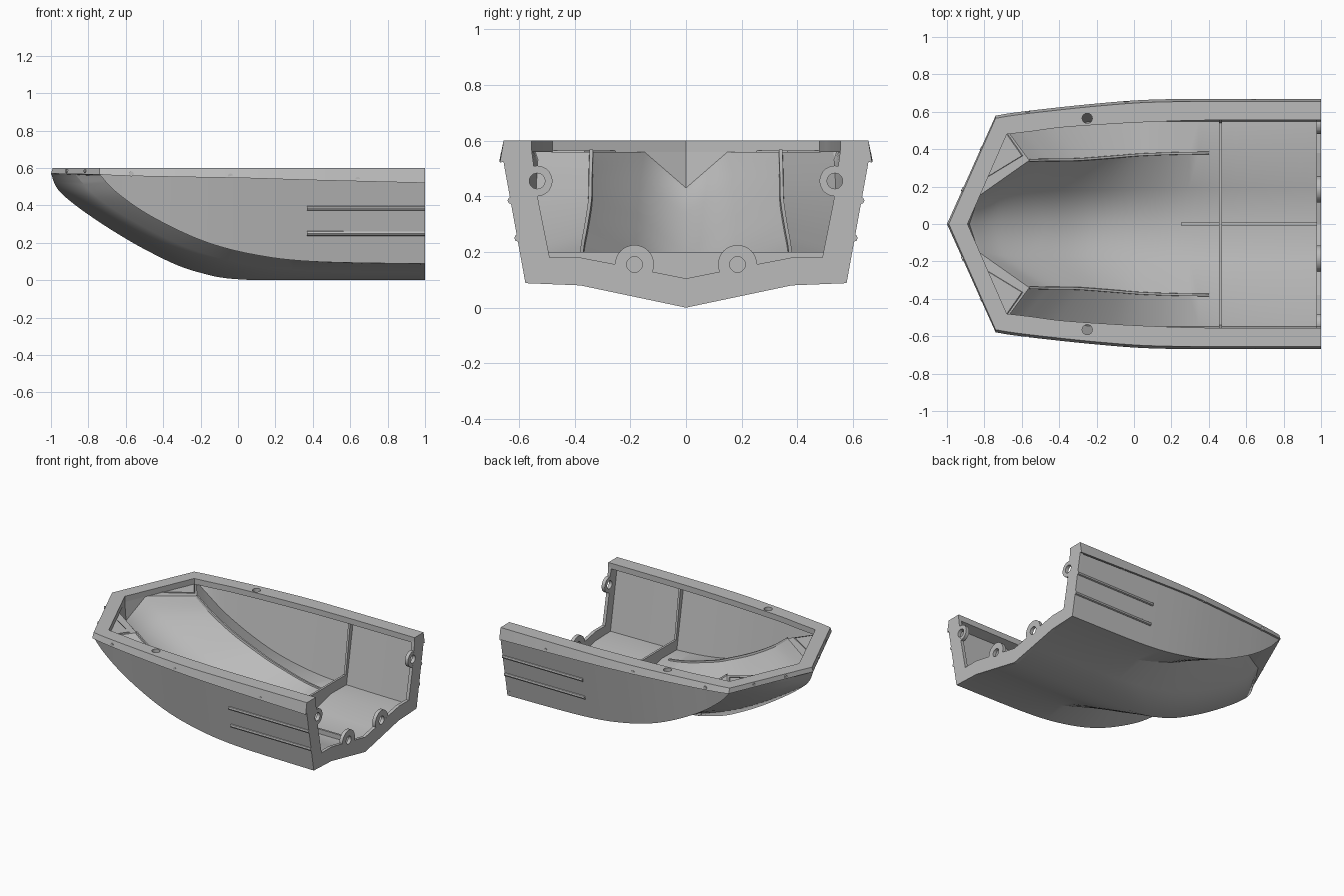
import bpy, bmesh, math
from mathutils import Vector, Matrix

if "Cube" in bpy.data.objects:
    bpy.data.objects.remove(bpy.data.objects["Cube"])

GREY = bpy.data.materials.new("hull_grey")
GREY.use_nodes = True
GREY.diffuse_color = (0.5, 0.5, 0.5, 1)
GREY.node_tree.nodes["Principled BSDF"].inputs["Base Color"].default_value = GREY.diffuse_color


def finish(name, bm, mirror=True, recalc=True, smooth=False):
    bmesh.ops.remove_doubles(bm, verts=bm.verts, dist=0.0005)
    if recalc:
        bmesh.ops.recalc_face_normals(bm, faces=bm.faces)
    mesh = bpy.data.meshes.new(name)
    bm.to_mesh(mesh)
    bm.free()
    mesh.materials.append(GREY)
    ob = bpy.data.objects.new(name, mesh)
    bpy.context.collection.objects.link(ob)
    if smooth:
        bpy.ops.object.select_all(action='DESELECT')
        ob.select_set(True)
        bpy.context.view_layer.objects.active = ob
        bpy.ops.object.shade_smooth_by_angle(angle=math.radians(20))
    if mirror:
        mod = ob.modifiers.new("mirror", 'MIRROR')
        mod.use_axis = (False, True, False)
    return ob


def spline(points, steps=8):
    """Smooth line through the control points, kept above the ground."""
    p = [Vector(q) for q in points]
    p = [p[0]] + p + [p[-1]]
    out = []
    for a, b, c, d in zip(p, p[1:], p[2:], p[3:]):
        for k in range(steps):
            t = k / steps
            v = b + (c - a) * t / 2 + (2 * a - 5 * b + 4 * c - d) * t * t / 2 \
                + (3 * b - a - 3 * c + d) * t ** 3 / 2
            v.z = max(v.z, 0)
            out.append(v)
    return out + [p[-1]]


def loft(name, lines, flip=False, closed=False, smooth=True):
    bm = bmesh.new()
    rows = [[bm.verts.new(v) for v in line] for line in lines]
    pairs = list(zip(rows, rows[1:]))
    if closed:
        pairs.append((rows[-1], rows[0]))
    for a, b in pairs:
        for i in range(len(a) - 1):
            quad = [a[i], a[i + 1], b[i + 1], b[i]]
            bm.faces.new(quad[::-1] if flip else quad)
    if closed:
        bm.faces.new([r[-1] for r in rows])
    bmesh.ops.dissolve_degenerate(bm, edges=bm.edges, dist=0.0001)
    return finish(name, bm, recalc=closed, smooth=smooth)


def plate(name, profile, x0, x1):
    """Full-width plate from a half profile of (y, z)."""
    full = profile + [(-y, z) for y, z in reversed(profile) if y > 0]
    bm = bmesh.new()
    face = bm.faces.new([bm.verts.new((x0, y, z)) for y, z in full])
    new = bmesh.ops.extrude_face_region(bm, geom=[face])["geom"]
    bmesh.ops.translate(bm, vec=(x1 - x0, 0, 0),
                        verts=[v for v in new if isinstance(v, bmesh.types.BMVert)])
    return finish(name, bm, mirror=False)


def cylinders(name, specs, sides=40):
    """specs: centre, axis, radius, length."""
    bm = bmesh.new()
    for centre, axis, radius, length in specs:
        turn = Vector(axis).to_track_quat('Z', 'Y').to_matrix().to_4x4()
        bmesh.ops.create_cone(bm, cap_ends=True, segments=sides, radius1=radius,
                              radius2=radius, depth=length,
                              matrix=Matrix.Translation(centre) @ turn)
    return finish(name, bm)


def combine(ob, other, operation):
    mod = ob.modifiers.new(other.name, 'BOOLEAN')
    mod.operation = operation
    mod.solver = 'EXACT'
    mod.object = other
    other.hide_render = True
    other.hide_viewport = True


# Outer hull lines, bow to stern: full centre hull, tunnel strip, side
keel = spline([(-1, 0, .57), (-.945, 0, .465), (-.74, 0, .31), (-.47, 0, .15),
               (-.22, 0, .045), (.1, 0, 0), (1, 0, 0)])
bilge = spline([(-.87, .2, .565), (-.75, .2, .44), (-.54, .195, .305), (-.26, .19, .17),
                (.05, .19, .085), (.4, .19, .05), (1, .19, .04)])
crease = spline([(-.6, .365, .565), (-.48, .37, .465), (-.32, .372, .365), (-.13, .375, .265),
                 (.07, .38, .18), (.4, .38, .1), (1, .38, .08)])
chine = spline([(-.74, .565, .565), (-.65, .565, .47), (-.47, .57, .345), (-.2, .575, .215),
                (.07, .577, .14), (.4, .577, .1), (1, .577, .088)])
sheer = spline([(-.74, .565, .565), (-.65, .58, .56), (-.47, .602, .555), (-.2, .63, .55),
                (.07, .65, .545), (.4, .655, .535), (1, .655, .52)])
loft("outer_hull", [keel, bilge, crease, chine, sheer], flip=True)

# Inner skin, a thin wall inside the outer one
keel_in = spline([(-.88, 0, .43), (-.74, 0, .345), (-.47, 0, .185), (-.22, 0, .08),
                  (.1, 0, .037), (.4, 0, .035), (1, 0, .035)])
bilge_in = spline([(-.83, .15, .56), (-.72, .165, .45), (-.53, .175, .335), (-.26, .18, .2),
                   (.05, .19, .12), (.4, .19, .085), (1, .19, .075)])
crease_in = spline([(-.56, .34, .56), (-.45, .343, .475), (-.3, .345, .385), (-.12, .358, .295),
                    (.07, .372, .215), (.4, .38, .135), (1, .38, .115)])
chine_in = spline([(-.7, .53, .56), (-.62, .535, .49), (-.45, .54, .37), (-.19, .545, .245),
                   (.07, .547, .17), (.4, .547, .13), (1, .547, .12)])
wall_in = [Vector((max(v.x, -.7), v.y - .03, .56)) for v in sheer]
loft("inner_hull", [keel_in, bilge_in, crease_in, chine_in, wall_in])

# Gunwale rim running round the bow and overhanging inwards
lip = spline([(-.68, .48, .56), (-.55, .495, .56), (-.4, .515, .56), (-.2, .53, .56),
              (.07, .545, .56), (.4, .555, .56), (1, .555, .56)])
outer_low = [Vector((-1, 0, .57))] + [v + Vector((0, .014, 0)) for v in sheer]
outer_top = [Vector((-.99, 0, .6))] + [Vector((v.x, v.y, .6)) for v in sheer]
inner_low = [Vector((-.89, 0, .56))] + lip
inner_top = [Vector((v.x, v.y, .6)) for v in inner_low]
rim = loft("gunwale_rim", [outer_low, outer_top, inner_top, inner_low],
           closed=True, smooth=False)
combine(rim, cylinders("deck_hole_cutter", [((-.25, .565, .6), (0, 0, 1), .027, .14)]),
        'DIFFERENCE')

# Bow corner deck and small bow bulkhead
bm = bmesh.new()
tip, low, edge, inner, corner = [bm.verts.new(p) for p in (
    (-.89, 0, .56), keel_in[0], bilge_in[0], crease_in[0], chine_in[0])]
for face in ([tip, low, edge], [edge, inner, corner], [tip, edge, corner]):
    bm.faces.new(face)
finish("bow_deck", bm, recalc=False)

# Stern end frame with four pierced lugs
frame = plate("stern_frame", [(0, 0), (.38, .08), (.577, .088), (.655, .52), (.655, .57),
                              (.555, .57), (.53, .38), (.49, .18), (.38, .18),
                              (.25, .155), (0, .105)], .977, 1)
spots = [(.185, .155, .07), (.535, .455, .055)]
combine(frame, cylinders("stern_lugs", [((.9875, y, z), (1, 0, 0), r, .0245)
                                        for y, z, r in spots]), 'UNION')
combine(frame, cylinders("lug_hole_cutter", [((.98, y, z), (1, 0, 0), .028, .2)
                                             for y, z, r in spots]), 'DIFFERENCE')

# Cross bulkhead with wall ribs
plate("cross_bulkhead", [(0, .02), (.38, .1), (.56, .11), (.63, .56), (.59, .56),
                         (.54, .2), (0, .2)], .455, .47)

# Keel strip on the floor
plate("keel_strip", [(0, .03), (.007, .03), (.007, .07), (0, .07)], .25, .98)

# Side rub rails
cylinders("side_rails", [((.685, y, z), (1, 0, 0), .013, .63)
                         for y, z in ((.628, .385), (.604, .25))], sides=8)

# Bead along the inner crease
bead = [v for v in crease_in if v.x < .44]
loft("inner_crease_bead", [[v + Vector((0, dy, dz)) for v in bead] for dy, dz in
                           ((-.008, -.01), (-.006, .008), (.006, .008), (.008, -.01))],
     closed=True)

# Rim studs on the sides and the bow
studs = [((x, y, z), (0, 1, 0), .013, .02)
         for x, y, z in ((-.57, .594, .568), (-.04, .645, .558), (.64, .657, .54))]
studs += [((x, (x + 1) * 2.17, .583), (-.91, .42, 0), .01, .014) for x in (-.915, -.815)]
cylinders("rim_studs", studs, sides=16)
